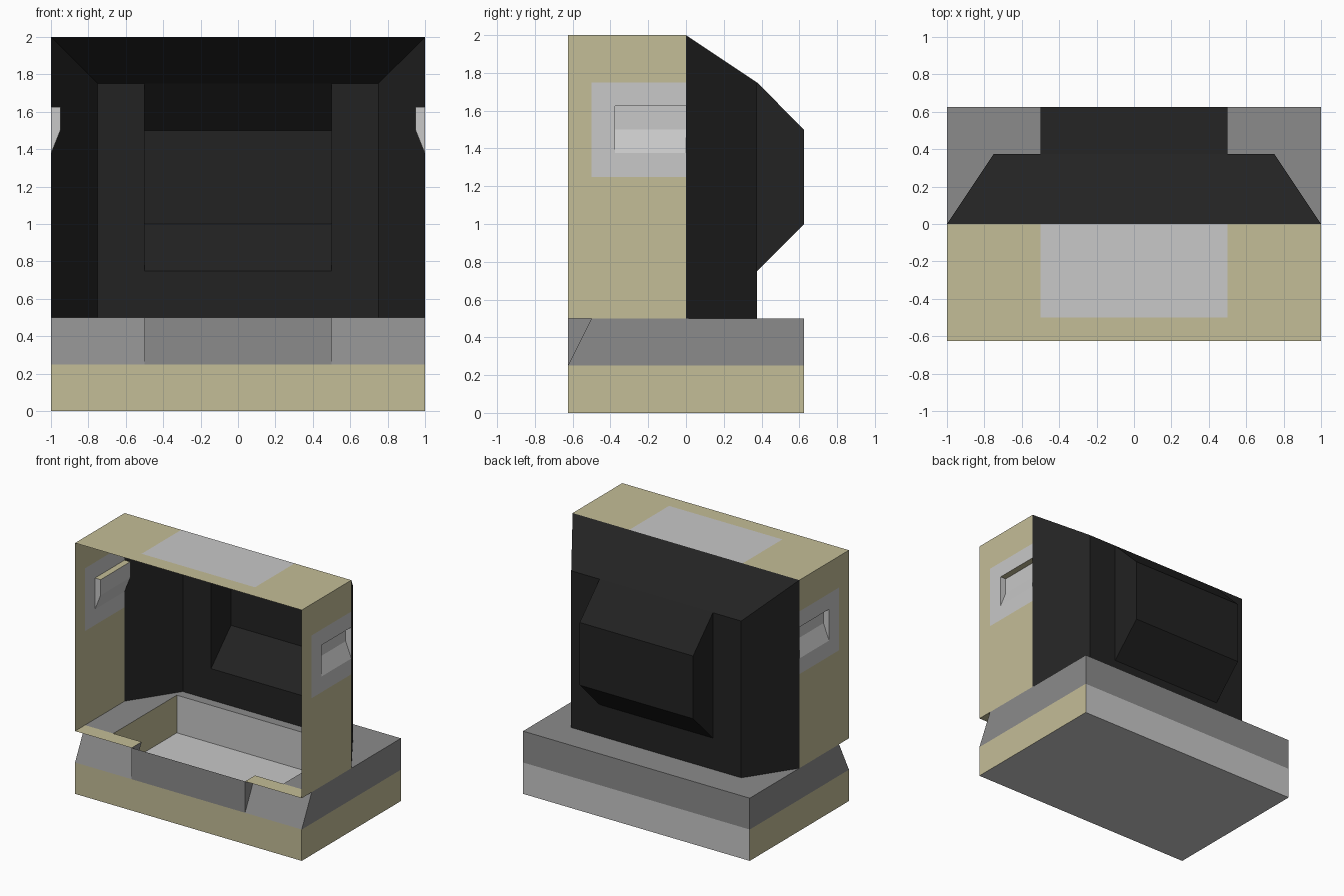
import bpy
import bmesh

cube = bpy.data.objects.get("Cube")
if cube:
    bpy.data.objects.remove(cube, do_unlink=True)


def material(name, color):
    mat = bpy.data.materials.new(name)
    mat.use_nodes = True
    mat.diffuse_color = (*color, 1)
    mat.node_tree.nodes["Principled BSDF"].inputs["Base Color"].default_value = (*color, 1)
    return mat


MATERIALS = [
    material("beige", (.55, .51, .31)),
    material("black", (.016, .016, .016)),
    material("mid_gray", (.26, .26, .26)),
    material("light_gray", (.58, .58, .58)),
]
BEIGE, BLACK, GRAY, LIGHT = range(len(MATERIALS))


class Part:
    """Collects flat panels and turns them into one object."""

    def __init__(self, name):
        self.name, self.bm = name, bmesh.new()

    def face(self, color, points, mirror=False):
        f = self.bm.faces.new([self.bm.verts.new(p) for p in points])
        f.material_index = color
        if mirror:
            self.face(color, [(-x, y, z) for x, y, z in reversed(points)])

    def sweep(self, color, profile, x0, x1, mirror=False):
        """Stretch a (y, z) profile along x."""
        for a, b in zip(profile, profile[1:]):
            self.face(color, [(x0, *a), (x1, *a), (x1, *b), (x0, *b)], mirror)

    def side(self, color, profile, x):
        """Fill a (y, z) profile at +x and -x."""
        self.face(color, [(x, *p) for p in profile], True)

    def finish(self):
        bmesh.ops.remove_doubles(self.bm, verts=self.bm.verts, dist=.0005)
        bmesh.ops.recalc_face_normals(self.bm, faces=self.bm.faces)
        mesh = bpy.data.meshes.new(self.name)
        self.bm.to_mesh(mesh)
        self.bm.free()
        for mat in MATERIALS:
            mesh.materials.append(mat)
        bpy.context.collection.objects.link(bpy.data.objects.new(self.name, mesh))


def rect(a0, a1, b0, b1):
    return [(a0, b0), (a1, b0), (a1, b1), (a0, b1)]


def pairs(values):
    return zip(values, values[1:])


# Shared dimensions
W, HALF, INNER = 1, .5, .75
FRONT, BACK, LIP = -.625, .625, -.5
BAND, DECK, TOP = .25, .5, 2
REAR, SHOULDER = .375, 1.75

# Base tray: beige lower band, gray upper band with sloped front corners
base = Part("base_tray")
base.side(BEIGE, rect(FRONT, BACK, 0, BAND), W)
base.sweep(BEIGE, [(FRONT, 0), (FRONT, BAND)], -W, W)
base.sweep(LIGHT, [(FRONT, 0), (BACK, 0), (BACK, BAND)], -W, W)
base.side(GRAY, [(FRONT, BAND), (BACK, BAND), (BACK, DECK), (LIP, DECK)], W)
base.sweep(GRAY, [(BACK, BAND), (BACK, DECK)], -W, W)
base.sweep(GRAY, [(FRONT, BAND), (FRONT, DECK)], -HALF, HALF)
base.sweep(GRAY, [(FRONT, BAND), (LIP, DECK)], HALF, W, True)
base.side(GRAY, [(FRONT, BAND), (LIP, DECK), (FRONT, DECK)], HALF)
base.finish()

# Deck around the recessed opening
WELL, FLOOR = .3, .2
deck = Part("base_deck")
deck.sweep(GRAY, [(LIP, DECK), (WELL, DECK)], INNER, W, True)
deck.sweep(GRAY, [(WELL, DECK), (BACK, DECK)], -W, W)
deck.sweep(BEIGE, [(FRONT, DECK), (LIP, DECK)], HALF, W, True)
deck.finish()

# Sunken well inside the base
well = Part("base_well")
well.side(BEIGE, rect(LIP, WELL, FLOOR, DECK), INNER)
well.sweep(LIGHT, [(LIP, FLOOR), (WELL, FLOOR), (WELL, DECK)], -INNER, INNER)
well.sweep(LIGHT, [(FRONT + .005, FLOOR), (LIP, FLOOR)], -HALF, HALF)
well.finish()

# Housing frame: two side walls with gray patches and a hand-grip opening
GRIP_FRONT, GRIP_LOW, GRIP_HIGH = -.375, 1.375, 1.625
frame = Part("housing_frame")
for y0, y1 in pairs([FRONT, LIP, GRIP_FRONT, 0]):
    for z0, z1 in pairs([DECK, 1.25, GRIP_LOW, GRIP_HIGH, SHOULDER, TOP]):
        if y0 == GRIP_FRONT and z0 == GRIP_LOW:
            continue
        patch = y0 >= LIP and 1.25 <= z0 < SHOULDER
        frame.side(LIGHT if patch else BEIGE, rect(y0, y1, z0, z1), W)

# Housing top with its gray patch
for x0, x1 in pairs([-W, -HALF, HALF, W]):
    for y0, y1 in pairs([FRONT, LIP, 0]):
        patch = x0 == -HALF and y0 == LIP
        frame.sweep(LIGHT if patch else BEIGE, [(y0, TOP), (y1, TOP)], x0, x1)
frame.finish()

# Hand-grip recesses, sloping out at the bottom
grip = Part("hand_grips")
outline = [(W, GRIP_LOW), (.95, 1.5), (.95, GRIP_HIGH), (W, GRIP_HIGH)]
for color, (a, b) in zip((LIGHT, LIGHT, BEIGE), pairs(outline)):
    grip.face(color, [(a[0], GRIP_FRONT, a[1]), (a[0], 0, a[1]),
                      (b[0], 0, b[1]), (b[0], GRIP_FRONT, b[1])], True)
for y in (GRIP_FRONT, 0):
    grip.face(LIGHT, [(x, y, z) for x, z in outline], True)
grip.finish()

# Tapered rear shell with a central bulge
shell = Part("rear_shell")
shell.face(BLACK, [(W, 0, DECK), (INNER, REAR, DECK),
                   (INNER, REAR, SHOULDER), (W, 0, TOP)], True)
shell.face(BLACK, [(-W, 0, TOP), (W, 0, TOP)] +
           [(x, REAR, SHOULDER) for x in (INNER, HALF, -HALF, -INNER)])
shell.sweep(BLACK, [(REAR, DECK), (REAR, INNER), (REAR, SHOULDER)], HALF, INNER, True)
bulge = [(REAR, INNER), (BACK, 1), (BACK, 1.5), (REAR, SHOULDER)]
shell.sweep(BLACK, [(REAR, DECK)] + bulge, -HALF, HALF)
shell.side(BLACK, bulge, HALF)
shell.finish()
